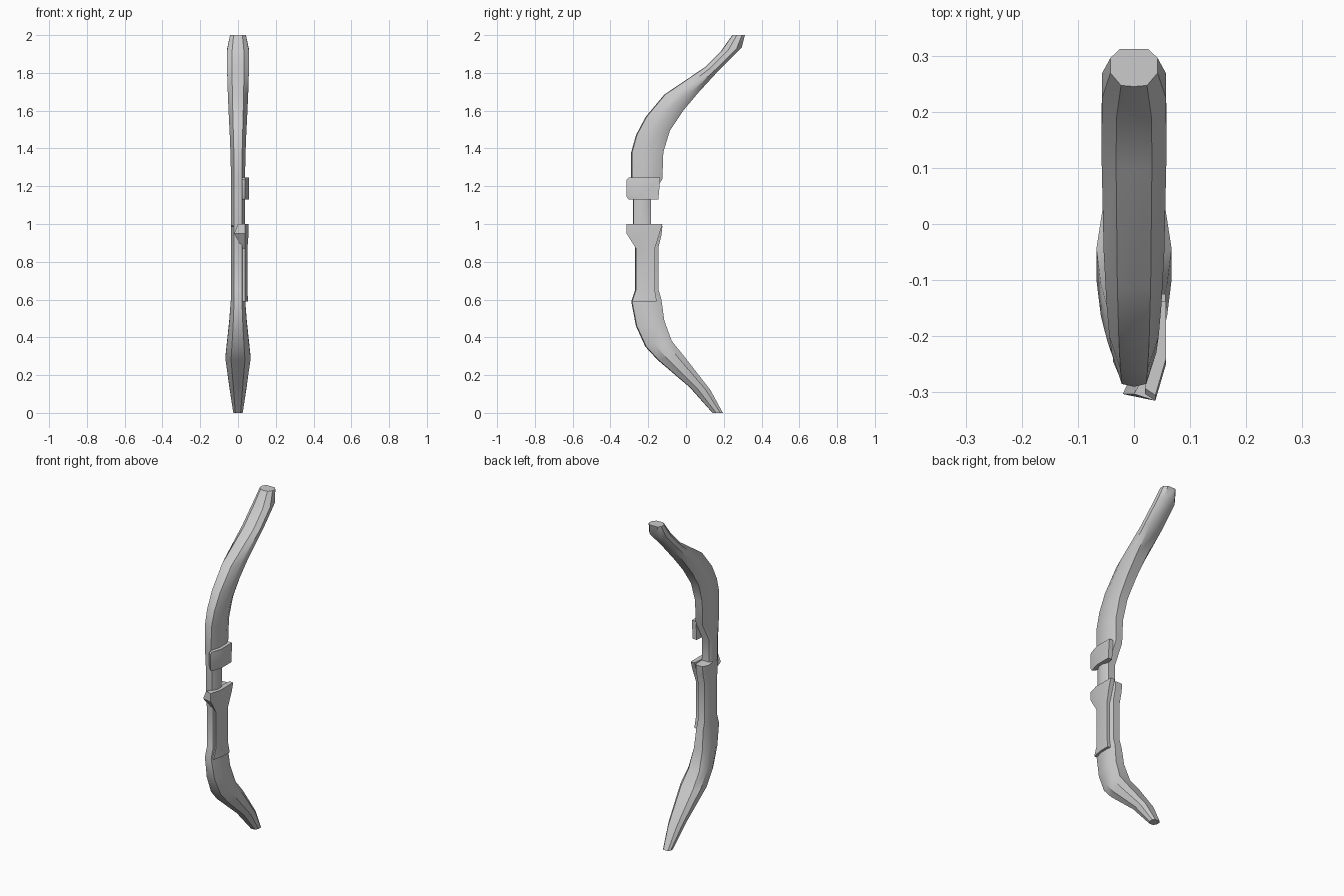
import bpy, bmesh


def loft(name, rings):
    """Skin a list of closed rings and cap both ends."""
    bm = bmesh.new()
    rows = [[bm.verts.new(p) for p in ring] for ring in rings]
    n = len(rows[0])
    for a, b in zip(rows, rows[1:]):
        for i in range(n):
            j = (i + 1) % n
            bm.faces.new((a[i], a[j], b[j], b[i]))
    bm.faces.new(rows[0][::-1])
    bm.faces.new(rows[-1])
    bmesh.ops.recalc_face_normals(bm, faces=bm.faces)
    mesh = bpy.data.meshes.new(name)
    bm.to_mesh(mesh)
    bm.free()
    obj = bpy.data.objects.new(name, mesh)
    bpy.context.collection.objects.link(obj)
    bpy.ops.object.select_all(action='DESELECT')
    obj.select_set(True)
    bpy.context.view_layer.objects.active = obj
    bpy.ops.object.shade_smooth_by_angle(angle=0.6)
    return obj


# Limb cross-section: fraction of half width, fraction from front to back
HALF = [(0.55, 0.03), (1, 0.36), (1, 0.76), (0.6, 1)]
SECTION = [(0, 0)] + HALF + [(-u, t) for u, t in reversed(HALF)]


def limb_ring(fy, fz, by, bz, w):
    return [(u * w, fy + t * (by - fy), fz + t * (bz - fz)) for u, t in SECTION]


# Bow body stations: front y, front z, back y, back z, half width
STATIONS = [
    (0.14, 0, 0.195, 0, 0.025),
    (0.02, 0.135, 0.13, 0.12, 0.044),
    (-0.15, 0.28, -0.01, 0.30, 0.067),
    (-0.215, 0.35, -0.075, 0.38, 0.059),
    (-0.265, 0.46, -0.115, 0.49, 0.047),
    (-0.29, 0.59, -0.13, 0.60, 0.038),
    (-0.27, 0.65, -0.145, 0.65, 0.037),
    (-0.27, 0.87, -0.145, 0.88, 0.037),
    (-0.278, 0.94, -0.13, 0.94, 0.037),
    (-0.28, 0.985, -0.125, 0.99, 0.037),
    (-0.28, 0.99, -0.185, 0.995, 0.037),
    (-0.28, 1.13, -0.185, 1.13, 0.037),
    (-0.29, 1.24, -0.125, 1.24, 0.037),
    (-0.29, 1.38, -0.12, 1.38, 0.04),
    (-0.265, 1.47, -0.085, 1.495, 0.044),
    (-0.215, 1.565, -0.015, 1.60, 0.049),
    (-0.115, 1.685, 0.065, 1.695, 0.054),
    (0.10, 1.83, 0.175, 1.815, 0.058),
    (0.185, 1.915, 0.295, 1.935, 0.057),
    (0.245, 2.0, 0.312, 2.0, 0.042),
]
loft("bow_body", [limb_ring(*s) for s in STATIONS])


def plate_ring(z, f, b, xi, xo):
    """Plan of a side plate wrapping a little round the front."""
    return [(xi, f + 0.012, z), (0.038, f, z), (xo, f + 0.065, z),
            (xo, b, z), (0.03, b, z), (0.02, f + 0.05, z)]


# Grip plate with a flared collar at its top: z, front, back, inner x, outer x
loft("grip_plate", [plate_ring(*r) for r in [
    (0.59, -0.285, -0.155, 0.02, 0.053),
    (0.65, -0.265, -0.165, 0.02, 0.05),
    (0.87, -0.265, -0.165, 0.02, 0.05),
    (0.95, -0.315, -0.14, -0.02, 0.056),
    (1.0, -0.315, -0.125, 0.0, 0.056)]])

# Small plate above the arrow window
loft("upper_plate", [plate_ring(*r) for r in [
    (1.13, -0.305, -0.145, 0.02, 0.057),
    (1.145, -0.315, -0.145, 0.02, 0.057),
    (1.235, -0.315, -0.137, 0.02, 0.057),
    (1.245, -0.305, -0.137, 0.02, 0.057)]])
